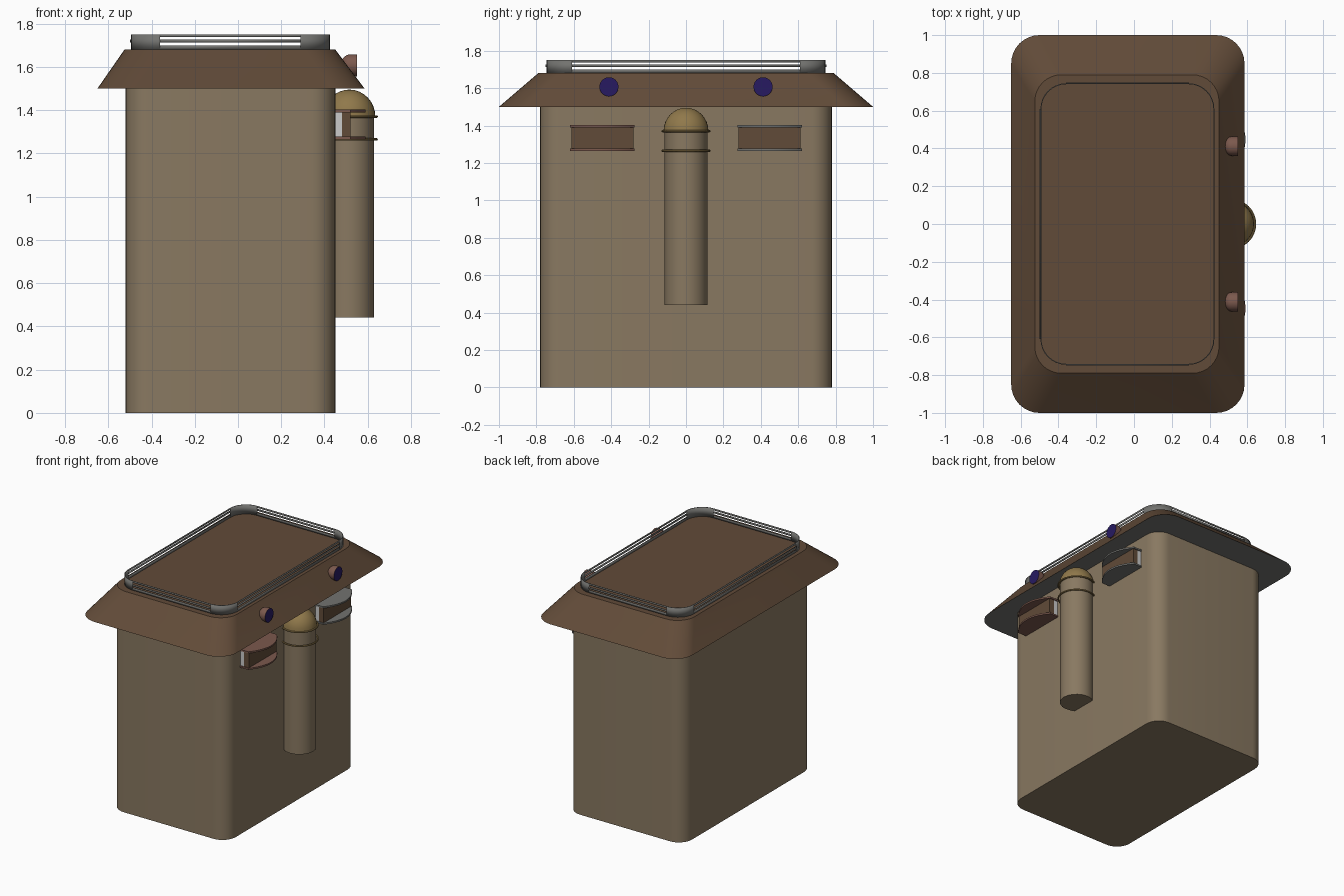
import bpy, bmesh, math
from mathutils import Vector, Matrix

if "Cube" in bpy.data.objects:
    bpy.data.objects.remove(bpy.data.objects["Cube"])


def mat(name, r, g, b):
    m = bpy.data.materials.new(name)
    m.diffuse_color = (r, g, b, 1)
    m.use_nodes = True
    m.node_tree.nodes["Principled BSDF"].inputs["Base Color"].default_value = m.diffuse_color
    return m


TAN = mat("tan", 0.25, 0.19, 0.12)
BROWN = mat("brown", 0.12, 0.07, 0.04)
GOLD = mat("gold", 0.28, 0.19, 0.07)
RUST = mat("rust", 0.2, 0.1, 0.075)
NAVY = mat("navy", 0.02, 0.01, 0.12)
STEEL = mat("steel", 0.17, 0.17, 0.16)
PALE = mat("pale", 0.55, 0.57, 0.58)


def finish(name, bm, *mats):
    bmesh.ops.recalc_face_normals(bm, faces=bm.faces)
    me = bpy.data.meshes.new(name)
    bm.to_mesh(me)
    bm.free()
    ob = bpy.data.objects.new(name, me)
    bpy.context.collection.objects.link(ob)
    for m in mats:
        me.materials.append(m)
    bpy.ops.object.select_all(action='DESELECT')
    ob.select_set(True)
    bpy.context.view_layer.objects.active = ob
    bpy.ops.object.shade_smooth_by_angle(angle=math.radians(32))
    return ob


def rounded_rect(x0, x1, y0, y1, r, n=8):
    pts = []
    for cx, cy, a in ((x1 - r, y1 - r, 0), (x0 + r, y1 - r, 90),
                      (x0 + r, y0 + r, 180), (x1 - r, y0 + r, 270)):
        for i in range(n + 1):
            t = math.radians(a + 90 * i / n)
            pts.append((cx + r * math.cos(t), cy + r * math.sin(t)))
    return pts


def loft(name, rings, *mats, base_mat=0, matrix=None):
    """Skin closed outlines given as (points, height), capped at both ends."""
    bm = bmesh.new()
    loops = [[bm.verts.new((x, y, z)) for x, y in pts] for pts, z in rings]
    for a, b in zip(loops, loops[1:]):
        for i in range(len(a)):
            j = (i + 1) % len(a)
            bm.faces.new((a[i], a[j], b[j], b[i]))
    bm.faces.new(loops[-1])
    bm.faces.new(loops[0][::-1]).material_index = base_mat
    if matrix:
        bm.transform(matrix)
    return finish(name, bm, *mats)


def circle(r, n, cx=0, cy=0):
    return [(cx + r * math.cos(2 * math.pi * i / n),
             cy + r * math.sin(2 * math.pi * i / n)) for i in range(n)]


def dome(r, h, z, n, cx=0, steps=8):
    return [(circle(r * math.cos(t), n, cx), z + h * math.sin(t))
            for t in (math.pi / 2 * min(i, steps - 0.1) / steps for i in range(steps + 1))]


# cabin walls
wall = rounded_rect(-0.52, 0.45, -0.78, 0.78, 0.11)
loft("cabin_body", [(wall, 0), (wall, 1.5)], TAN)

# sloping roof with grey underside
loft("roof", [(rounded_rect(-0.65, 0.585, -1, 1, 0.15), 1.5),
              (rounded_rect(-0.525, 0.45, -0.79, 0.79, 0.14), 1.68)],
     BROWN, STEEL, base_mat=1)

# roof rail: full-height corners, three bars along each straight side
N = 8
outline = rounded_rect(-0.495, 0.425, -0.745, 0.745, 0.135, N)
bm = bmesh.new()
for i, p in enumerate(outline):
    q = outline[(i + 1) % len(outline)]
    straight = i % (N + 1) == N
    spans = ((1.68, 1.70), (1.713, 1.726), (1.738, 1.75)) if straight else ((1.68, 1.75),)
    for lo, hi in spans:
        bm.faces.new([bm.verts.new(v) for v in
                      ((*p, lo), (*q, lo), (*q, hi), (*p, hi))])
bmesh.ops.remove_doubles(bm, verts=bm.verts, dist=0.0005)
rail = finish("roof_rail", bm, STEEL)
sol = rail.modifiers.new("thickness", 'SOLIDIFY')
sol.thickness = 0.005

# side pipe with domed cap and two rings
PX = 0.515
pipe = circle(0.115, 20, PX)
loft("pipe", [(pipe, 0.44), (pipe, 1.37)], TAN)
loft("pipe_cap", dome(0.12, 0.125, 1.37, 32, PX), GOLD)
for z in (1.265, 1.37):
    bpy.ops.mesh.primitive_torus_add(major_radius=0.126, minor_radius=0.006,
                                     major_segments=32, minor_segments=8,
                                     location=(PX, 0, z))
    ring = bpy.context.object
    ring.name = "pipe_ring"
    ring.data.materials.append(GOLD)
    bpy.ops.object.shade_smooth_by_angle()

for s, plate_mat in ((-1, RUST), (1, STEEL)):
    # vent: bowed plates above and below a recessed panel
    cy = s * 0.447
    bow = [(0.44, cy + 0.172), (0.44, cy - 0.172)]
    bow += [(0.52 + 0.07 * (1 - (t / 8) ** 2), cy + 0.172 * t / 8) for t in range(-8, 9)]
    for z in (1.265, 1.39):
        loft("vent_plate", [(bow, z), (bow, z + 0.012)], plate_mat)
    for name, x0, x1, m in (("vent_back", 0.44, 0.48, PALE), ("vent_panel", 0.48, 0.52, BROWN)):
        box = [(x0, cy - 0.165), (x1, cy - 0.165), (x1, cy + 0.165), (x0, cy + 0.165)]
        loft(name, [(box, 1.27), (box, 1.395)], m)

    # bullet lamp with dark lens, facing +x
    face_x = Matrix.Translation((0.55, s * 0.412, 1.607)) @ Matrix.Rotation(-math.pi / 2, 4, 'Y')
    loft("lamp", [(circle(0.051, 24), 0)] + dome(0.051, 0.045, 0.03, 24),
         RUST, NAVY, base_mat=1, matrix=face_x)
